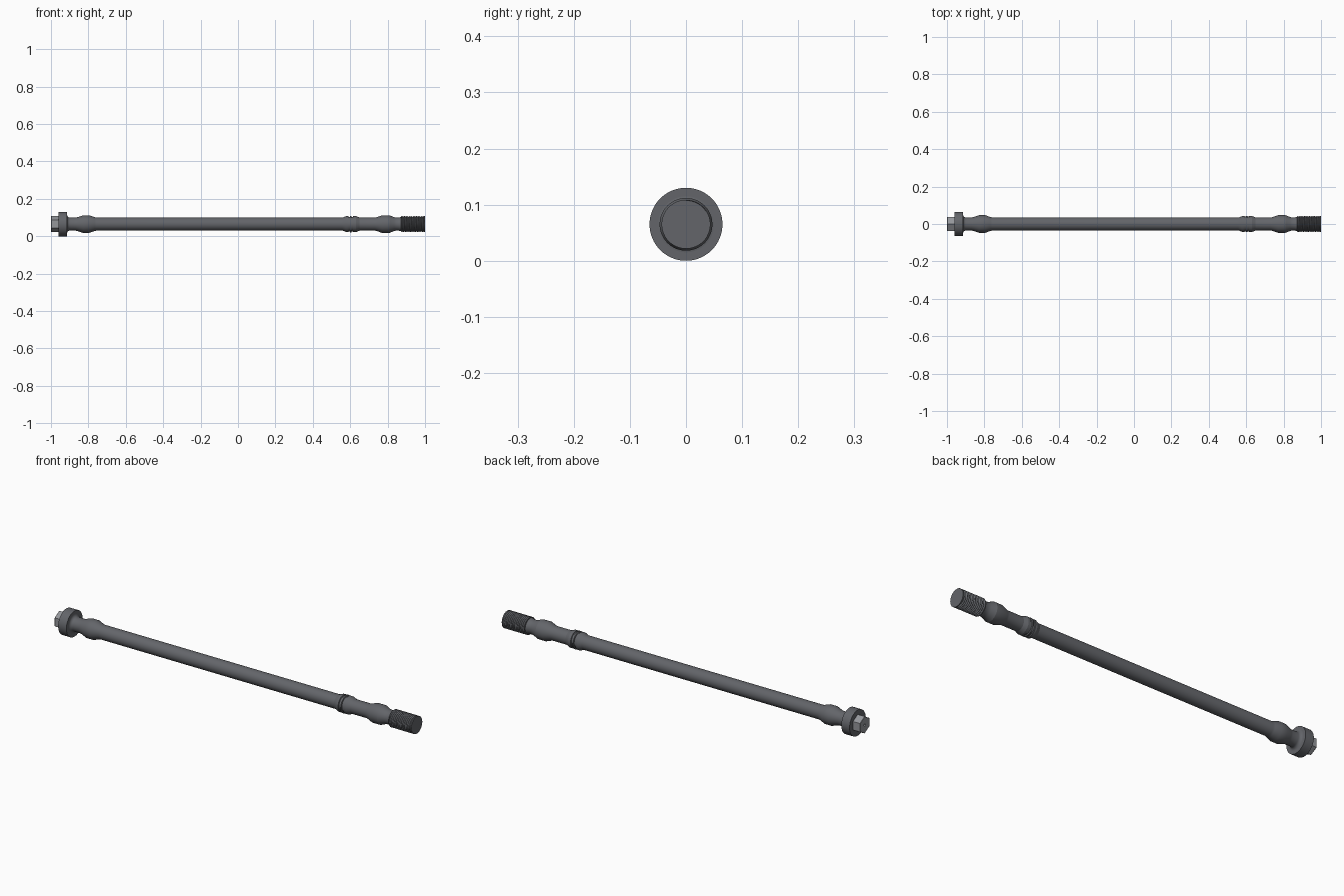
import bpy, bmesh, math

if "Cube" in bpy.data.objects:
    bpy.data.objects.remove(bpy.data.objects["Cube"])

CZ = 0.065   # height of the bolt axis
TAU = 2 * math.pi


def material(name, r, g, b):
    m = bpy.data.materials.new(name)
    m.diffuse_color = (r, g, b, 1)
    m.use_nodes = True
    m.node_tree.nodes["Principled BSDF"].inputs["Base Color"].default_value = m.diffuse_color
    return m


DARK = material("dark_steel", 0.125, 0.13, 0.143)
LIGHT = material("bare_steel", 0.30, 0.31, 0.33)


def finish(name, bm, mat, angle=20):
    bmesh.ops.remove_doubles(bm, verts=bm.verts, dist=1e-5)
    bmesh.ops.recalc_face_normals(bm, faces=bm.faces)
    me = bpy.data.meshes.new(name)
    bm.to_mesh(me)
    bm.free()
    me.materials.append(mat)
    ob = bpy.data.objects.new(name, me)
    ob.location.z = CZ
    bpy.context.collection.objects.link(ob)
    bpy.ops.object.select_all(action='DESELECT')
    bpy.context.view_layer.objects.active = ob
    ob.select_set(True)
    bpy.ops.object.shade_smooth_by_angle(angle=math.radians(angle))
    return ob


def lathe(name, profile, mat=DARK, sides=64):
    """Revolve (x, radius) points around the x axis and cap both ends."""
    bm = bmesh.new()
    rings = [[bm.verts.new((x, r * math.sin(TAU * i / sides), r * math.cos(TAU * i / sides)))
              for i in range(sides)] for x, r in profile]
    for a, b in zip(rings, rings[1:]):
        for i in range(sides):
            j = (i + 1) % sides
            bm.faces.new((a[i], a[j], b[j], b[i]))
    bm.faces.new(rings[0])
    bm.faces.new(rings[-1])
    return finish(name, bm, mat)


# shaft with both guide collars and the grooved ring
S, C = 0.035, 0.047
fillet = [(-0.914 + 0.015 * (1 - math.cos(a)), S + 0.015 * (1 - math.sin(a)))
          for a in [i * math.pi / 12 for i in range(7)]]
shaft = [(-0.93, 0.05)] + fillet


def collar(x0, x1, x2, x3):
    return [(x0, S), (x0 + 0.01, S + 0.002), (x1, C), (x2, C), (x3 - 0.01, S + 0.002), (x3, S)]


shaft += collar(-0.868, -0.828, -0.795, -0.757)
shaft += [(0.56, S), (0.58, 0.043), (0.59, 0.043), (0.592, 0.039), (0.598, 0.039),
          (0.6, 0.044), (0.606, 0.044), (0.608, 0.039), (0.614, 0.039),
          (0.616, 0.043), (0.63, 0.043), (0.65, S)]
shaft += collar(0.732, 0.77, 0.81, 0.845)
shaft += [(0.86, S), (0.874, 0.039)]
lathe("shaft", shaft)

# round flange under the head
lathe("flange", [(-0.96, 0.065), (-0.914, 0.065)])

# hexagonal head with a small centre hole in its end
lathe("hex_head", [(-0.955, 0.043), (-0.998, 0.043), (-1.0, 0.041),
                   (-1.0, 0.007), (-0.99, 0.005)], LIGHT, 6)

# helical thread: alternating crest and root rows climb one pitch per turn
bm = bmesh.new()
N, X0, X1, TURNS = 48, 0.872, 1.0, 14
pitch = (X1 - X0) / TURNS
rows = []
for k in range(-2, 2 * TURNS + 1):
    row = []
    for j in range(N + 1):
        a = TAU * j / N
        x = min(max(X0 + pitch * (k / 2 + j / N), X0), X1)
        r = 0.0435 if k % 2 == 0 else 0.039
        row.append(bm.verts.new((x, r * math.sin(a), r * math.cos(a))))
    rows.append(row)
for a, b in zip(rows, rows[1:]):
    for j in range(N):
        bm.faces.new((a[j], a[j + 1], b[j + 1], b[j]))
bmesh.ops.dissolve_degenerate(bm, dist=1e-5, edges=bm.edges)
finish("thread", bm, DARK)

# flat end of the threaded section
lathe("thread_end", [(0.994, 0.0425), (1.0, 0.0425)])
